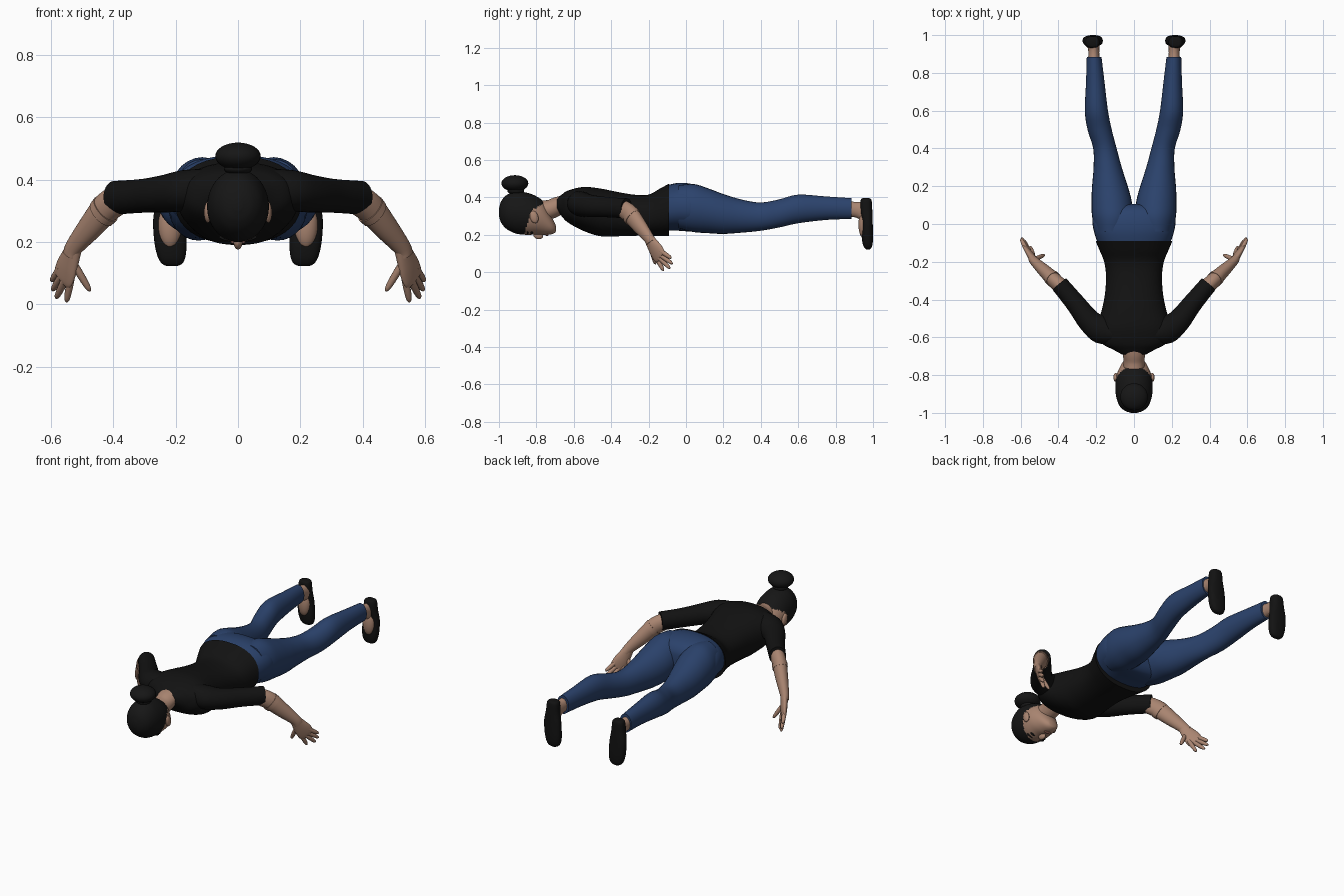
import bpy, bmesh, math
from mathutils import Vector

if "Cube" in bpy.data.objects:
    bpy.data.objects.remove(bpy.data.objects["Cube"])


def material(name, rgb):
    m = bpy.data.materials.new(name)
    m.diffuse_color = (*rgb, 1)
    m.use_nodes = True
    m.node_tree.nodes["Principled BSDF"].inputs["Base Color"].default_value = m.diffuse_color
    return m


SKIN = material("skin", (0.40, 0.235, 0.165))
BLACK = material("black cloth", (0.006, 0.006, 0.006))
HAIR = material("dark hair", (0.008, 0.008, 0.008))
BLUE = material("blue denim", (0.024, 0.055, 0.15))
LIPS = material("lips", (0.30, 0.13, 0.10))


def finish(obj, mats, mirror=False, angle=50):
    for m in mats:
        obj.data.materials.append(m)
    bpy.context.view_layer.objects.active = obj
    obj.select_set(True)
    bpy.ops.object.shade_smooth_by_angle(angle=math.radians(angle))
    obj.select_set(False)
    if mirror:
        obj.modifiers.new("mirror", 'MIRROR').use_mirror_merge = False
    return obj


def smooth_path(rows, steps):
    """Catmull-Rom interpolation of number rows."""
    out = []
    for i in range(len(rows) - 1):
        p0, p1 = rows[max(i - 1, 0)], rows[i]
        p2, p3 = rows[i + 1], rows[min(i + 2, len(rows) - 1)]
        for s in range(steps):
            t = s / steps
            out.append([0.5 * (2 * b + (c - a) * t + (2 * a - 5 * b + 4 * c - d) * t * t
                               + (3 * b - a - 3 * c + d) * t ** 3)
                        for a, b, c, d in zip(p0, p1, p2, p3)])
    return out + [list(rows[-1])]


def skin_rings(name, rings, mats, power=2.0, n=28, mirror=False):
    """Surface through rings of (centre, axis a, axis b), closed at both ends."""
    bm = bmesh.new()
    loops = []
    for c, a, b in rings:
        loop = []
        for k in range(n):
            u = 2 * math.pi * k / n
            cu, su = math.cos(u), math.sin(u)
            e = 2 / power
            loop.append(bm.verts.new(c + a * math.copysign(abs(cu) ** e, cu)
                                     + b * math.copysign(abs(su) ** e, su)))
        loops.append(loop)
    for l0, l1 in zip(loops, loops[1:]):
        for k in range(n):
            bm.faces.new((l0[k], l0[(k + 1) % n], l1[(k + 1) % n], l1[k]))
    bm.faces.new(loops[0][::-1])
    bm.faces.new(loops[-1])
    bmesh.ops.recalc_face_normals(bm, faces=bm.faces)
    me = bpy.data.meshes.new(name)
    bm.to_mesh(me)
    bm.free()
    obj = bpy.data.objects.new(name, me)
    bpy.context.collection.objects.link(obj)
    return finish(obj, mats, mirror)


def loft(name, rows, mats, axis='y', steps=4, **kw):
    """Rows: position on the axis, x min, x max, then min and max of the other axis."""
    rings = []
    for t, x0, x1, v0, v1 in smooth_path(rows, steps):
        x, v, hx, hv = (x0 + x1) / 2, (v0 + v1) / 2, (x1 - x0) / 2, (v1 - v0) / 2
        if axis == 'y':
            rings.append((Vector((x, t, v)), Vector((hx, 0, 0)), Vector((0, 0, hv))))
        else:
            rings.append((Vector((x, v, t)), Vector((hx, 0, 0)), Vector((0, hv, 0))))
    return skin_rings(name, rings, mats, **kw)


def tube(name, rows, mats, ref=(0, 0, 1), steps=4, mirror=True, **kw):
    """Rows: x, y, z, half width, half thickness (thickness runs along ref)."""
    pts = smooth_path(rows, steps)
    rings = []
    for i, p in enumerate(pts):
        q, r = pts[max(i - 1, 0)], pts[min(i + 1, len(pts) - 1)]
        t = (Vector(r[:3]) - Vector(q[:3])).normalized()
        a = t.cross(Vector(ref)).normalized()
        rings.append((Vector(p[:3]), a * p[3], a.cross(t) * p[4]))
    return skin_rings(name, rings, mats, mirror=mirror, **kw)


def ball(name, loc, size, mats, mirror=False, rot=(0, 0, 0)):
    bpy.ops.mesh.primitive_uv_sphere_add(segments=28, ring_count=16)
    obj = bpy.context.object
    obj.name = name
    obj.scale, obj.rotation_euler, obj.location = size, rot, loc
    bpy.ops.object.transform_apply(location=True, rotation=True, scale=True)
    return finish(obj, mats, mirror)


def sym(rows):
    return [(y, -w, w, z0, z1) for y, w, z0, z1 in rows]


# Head, with hair chosen by a sloping hairline
head = loft("head", sym([
    (-1.0, .015, .30, .34), (-.988, .05, .265, .38), (-.96, .078, .232, .412),
    (-.91, .095, .207, .432), (-.85, .099, .20, .425), (-.80, .092, .202, .406),
    (-.76, .076, .20, .375), (-.72, .052, .203, .30), (-.70, .03, .212, .26),
    (-.695, .012, .222, .245)]), [SKIN, HAIR], steps=8, n=56)
for f in head.data.polygons:
    c = f.center
    line = -.865 + (c.z - .2) * .3 if c.z < .33 else -.826 + (c.z - .33) * 1.7
    f.material_index = int(c.y < line)
ball("hair_bun", (0, -.915, .475), (.073, .072, .044), [HAIR])
ball("hair_tie", (0, -.91, .435), (.045, .045, .02), [HAIR])
ball("ear", (.097, -.812, .295), (.012, .022, .034), [SKIN], True, (.3, 0, 0))
tube("neck", [(0, -.80, .325, .058, .058), (0, -.73, .335, .055, .052),
              (0, -.68, .355, .062, .05), (0, -.62, .365, .08, .05)], [SKIN], mirror=False)

# Face details
ball("nose", (0, -.79, .198), (.014, .027, .021), [SKIN], rot=(-.3, 0, 0))
ball("mouth", (0, -.743, .2), (.025, .009, .006), [LIPS])
ball("eye", (.038, -.825, .211), (.017, .007, .006), [HAIR], True, (0, -.25, 0))
ball("eyebrow", (.04, -.847, .211), (.022, .004, .006), [HAIR], True, (0, -.28, 0))

# Shirt body and sleeves
loft("shirt", sym([
    (-.69, .065, .33, .395), (-.665, .11, .30, .415), (-.63, .17, .265, .437),
    (-.55, .195, .222, .456), (-.46, .172, .193, .448), (-.38, .155, .192, .432),
    (-.28, .148, .195, .415), (-.20, .158, .195, .415), (-.14, .182, .194, .447),
    (-.09, .203, .194, .474)]), [BLACK], power=2.3, n=40)
tube("sleeve", [(.10, -.585, .375, .05, .06), (.17, -.56, .365, .075, .066),
                (.235, -.515, .355, .062, .06), (.31, -.42, .348, .052, .054),
                (.395, -.318, .342, .047, .054)], [BLACK])

# Forearm with its rolled ridge, and hand
tube("forearm", [(.375, -.34, .34, .04, .048), (.42, -.30, .312, .04, .05),
                 (.47, -.252, .252, .035, .043), (.525, -.20, .185, .025, .031),
                 (.537, -.185, .16, .022, .03)], [SKIN])
tube("cuff", [(.424, -.296, .306, .043, .053), (.438, -.283, .29, .042, .051)], [SKIN])
FLAT = (.75, -.65, -.1)
tube("palm", [(.522, -.203, .19, .028, .022), (.537, -.18, .15, .038, .019),
              (.55, -.158, .115, .046, .017), (.561, -.14, .083, .044, .012),
              (.565, -.135, .075, .03, .006)], [SKIN], ref=FLAT)
FINGERS = {"index_finger": ((.537, -.157, .075), (.55, -.12, .008)),
           "middle_finger": ((.555, -.145, .078), (.583, -.085, .02)),
           "ring_finger": ((.566, -.135, .09), (.595, -.072, .045)),
           "little_finger": ((.573, -.13, .11), (.598, -.078, .075)),
           "thumb": ((.52, -.185, .12), (.474, -.163, .043))}
for name, (p, q) in FINGERS.items():
    p, q = Vector(p), Vector(q)
    rows = [(*p.lerp(q, t), r, r) for t, r in ((-.2, .012), (.4, .012), (.85, .009), (1, .003))]
    tube(name, rows, [SKIN], ref=FLAT, n=12)

# Trousers
loft("trouser_hips", sym([
    (-.10, .192, .222, .466), (-.04, .212, .222, .478), (.02, .220, .218, .474),
    (.07, .205, .222, .455), (.098, .15, .25, .42), (.105, .08, .29, .38)]),
    [BLUE], power=2.3, n=40)
loft("trouser_leg", [
    (-.04, .03, .205, .235, .465), (.04, .006, .222, .215, .472), (.12, .012, .225, .209, .448),
    (.20, .033, .222, .205, .418), (.30, .065, .214, .212, .388), (.40, .092, .216, .222, .373),
    (.50, .118, .246, .24, .39), (.60, .138, .26, .262, .415), (.75, .156, .254, .28, .405),
    (.885, .172, .25, .285, .396)], [BLUE], mirror=True)

# Ankles, insteps and shoes
loft("ankle", [(.86, .182, .243, .295, .385), (.91, .184, .242, .292, .375),
               (.96, .182, .245, .26, .38)], [SKIN], mirror=True)
ball("instep", (.218, .952, .255), (.038, .03, .075), [SKIN], True)
loft("shoe", [(.396, .20, .24, .945, .98), (.385, .185, .255, .934, .992),
              (.33, .18, .262, .932, .996), (.27, .17, .272, .942, .998),
              (.20, .165, .268, .94, 1.0), (.155, .168, .258, .944, .998),
              (.132, .178, .245, .953, .992), (.123, .195, .228, .963, .984)],
     [BLACK], axis='z', power=2.5, mirror=True)
